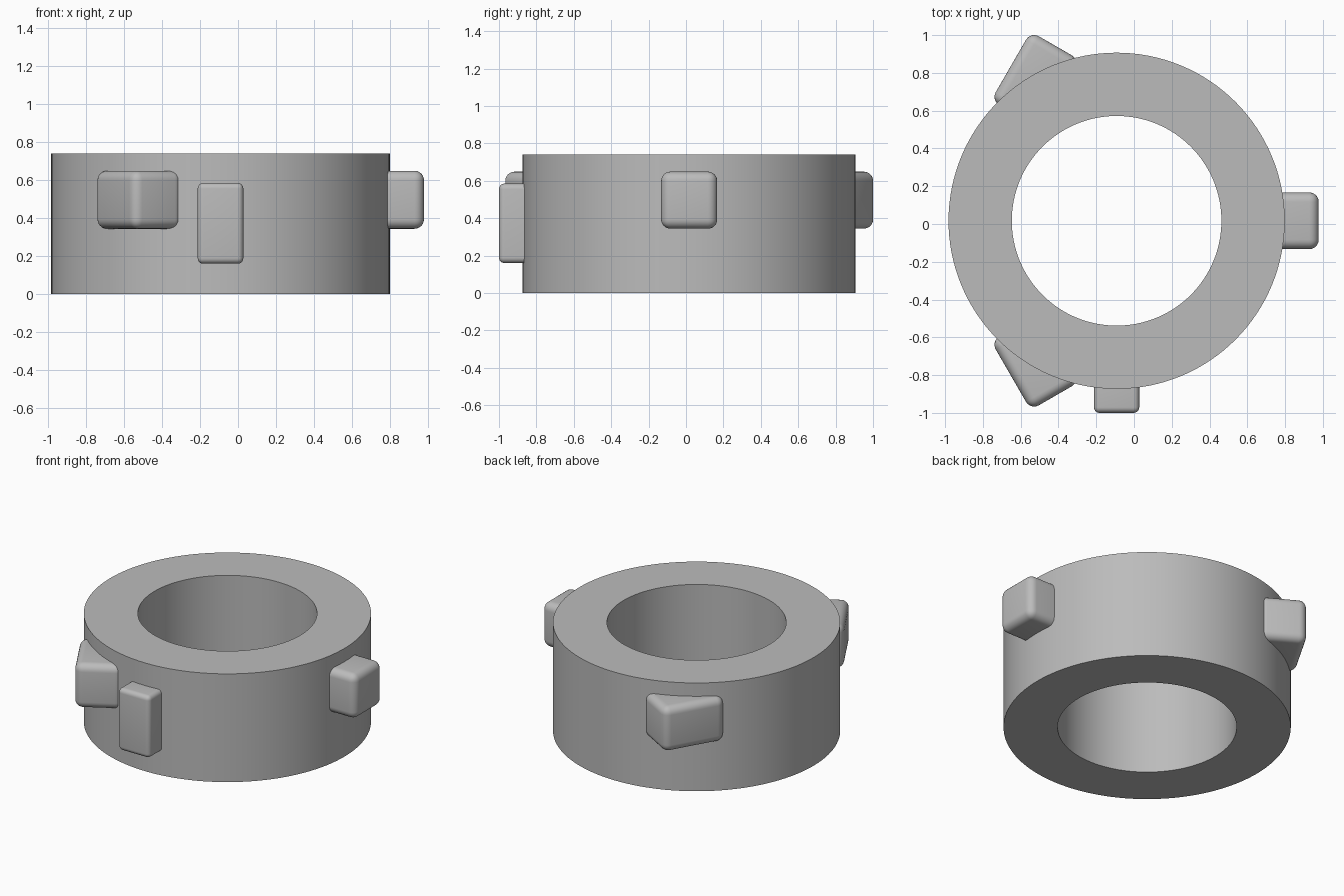
import bpy, bmesh, math
from mathutils import Matrix, Vector

if "Cube" in bpy.data.objects:
    bpy.data.objects.remove(bpy.data.objects["Cube"])

CX, CY = -0.092, 0.017          # ring axis
R_OUT, R_IN, HEIGHT = 0.89, 0.555, 0.74

grey = bpy.data.materials.new("plain grey")
grey.diffuse_color = (0.5, 0.5, 0.5, 1)
grey.use_nodes = True
grey.node_tree.nodes["Principled BSDF"].inputs["Base Color"].default_value = grey.diffuse_color


def finish(name, bm, angle):
    bmesh.ops.recalc_face_normals(bm, faces=bm.faces)
    mesh = bpy.data.meshes.new(name)
    bm.to_mesh(mesh)
    bm.free()
    mesh.materials.append(grey)
    obj = bpy.data.objects.new(name, mesh)
    bpy.context.collection.objects.link(obj)
    bpy.ops.object.select_all(action='DESELECT')
    obj.select_set(True)
    bpy.context.view_layer.objects.active = obj
    bpy.ops.object.shade_smooth_by_angle(angle=math.radians(angle))
    return obj


def rounded_block(name, size, radius, polar, dist, z, turn):
    """Block with rounded edges, placed around the ring axis and turned about z."""
    bm = bmesh.new()
    bmesh.ops.create_cube(bm, size=1)
    bmesh.ops.scale(bm, vec=size, verts=bm.verts)
    bmesh.ops.bevel(bm, geom=bm.edges[:], offset=radius, segments=6,
                    profile=0.5, affect='EDGES')
    a = math.radians(polar)
    place = Vector((CX + dist * math.cos(a), CY + dist * math.sin(a), z))
    bm.transform(Matrix.Translation(place) @ Matrix.Rotation(math.radians(turn), 4, 'Z'))
    return finish(name, bm, 40)


# Ring body: rectangular section spun about the axis
bm = bmesh.new()
section = [(R_IN, 0), (R_OUT, 0), (R_OUT, HEIGHT), (R_IN, HEIGHT)]
verts = [bm.verts.new((CX + r, CY, z)) for r, z in section]
edges = [bm.edges.new((verts[i], verts[(i + 1) % 4])) for i in range(4)]
bmesh.ops.spin(bm, geom=verts + edges, cent=(CX, CY, 0), axis=(0, 0, 1),
               angle=math.tau, steps=128)
bmesh.ops.remove_doubles(bm, verts=bm.verts, dist=1e-4)
finish("ring_body", bm, 30)

# Three lugs, each turned against its position on the ring
for name, polar in (("lug_right", 0), ("lug_back", 120), ("lug_front", 240)):
    rounded_block(name, (0.42, 0.30, 0.305), 0.05, polar, 0.86, 0.4965, -polar)

# Tall pad on the front
rounded_block("front_pad", (0.24, 0.25, 0.425), 0.03, 270, 0.892, 0.3725, 0)
